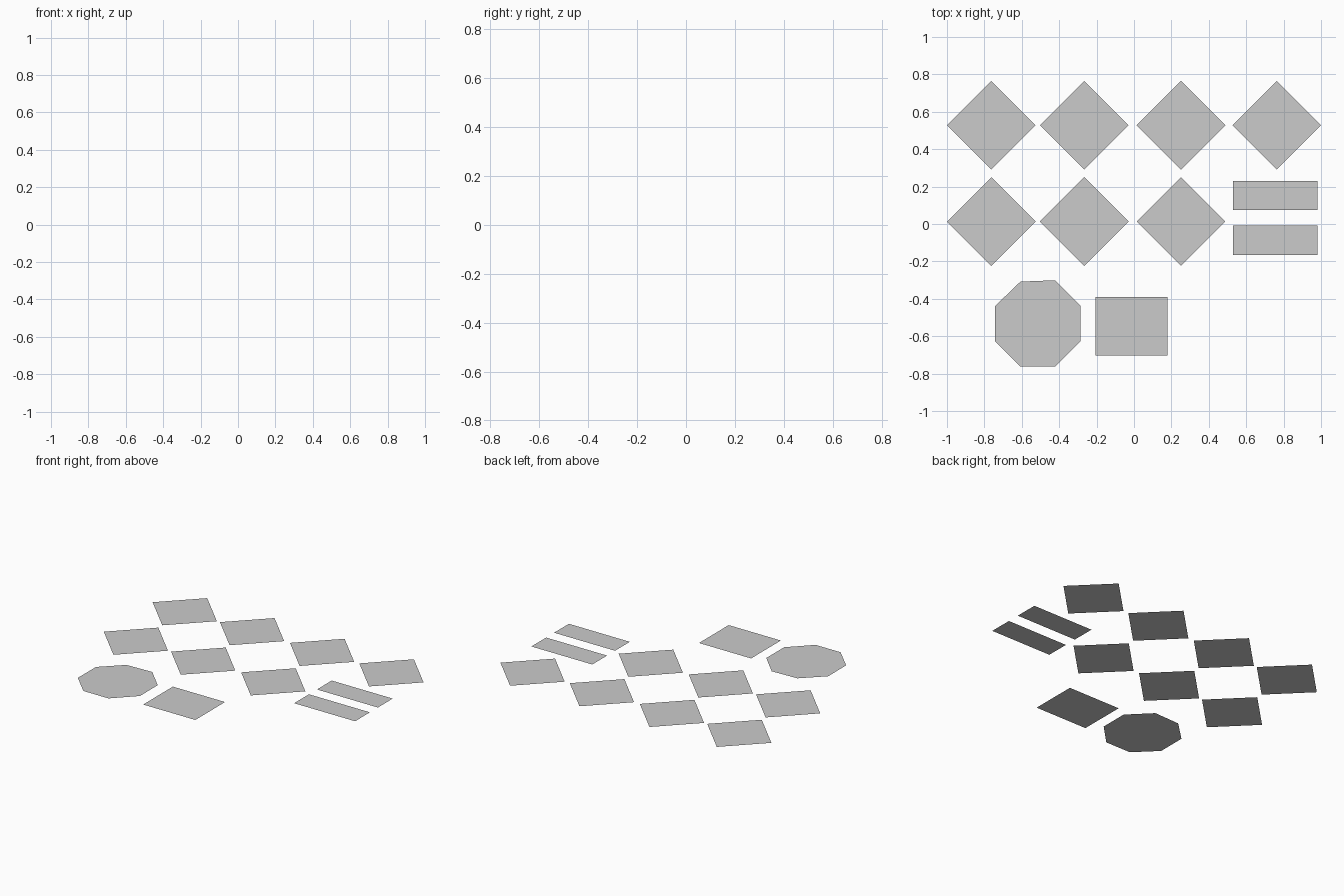
import bpy

if "Cube" in bpy.data.objects:
    bpy.data.objects.remove(bpy.data.objects["Cube"])


def plate(name, points, z=0.0):
    """Flat single-face plate facing up, points counter-clockwise."""
    mesh = bpy.data.meshes.new(name)
    mesh.from_pydata([(x, y, z) for x, y in points], [], [range(len(points))])
    obj = bpy.data.objects.new(name, mesh)
    bpy.context.collection.objects.link(obj)
    return obj


def diamond(name, x, y, r=0.237):
    return plate(name, [(x + r, y), (x, y + r), (x - r, y), (x, y - r)])


def rectangle(name, x0, x1, y0, y1):
    return plate(name, [(x0, y0), (x1, y0), (x1, y1), (x0, y1)])


# Two rows of diamond tiles: four at the back, three in the middle
columns = (-0.763, -0.266, 0.251, 0.763)
for i, x in enumerate(columns):
    diamond(f"back_tile_{i + 1}", x, 0.528)
for i, x in enumerate(columns[:3]):
    diamond(f"middle_tile_{i + 1}", x, 0.013)

# Two narrow strips at the right
for i, y in enumerate((0.153, -0.087)):
    rectangle(f"strip_{i + 1}", 0.53, 0.98, y - 0.078, y + 0.078)

# Wide rectangular panel at the front
rectangle("front_panel", -0.207, 0.178, -0.704, -0.391)

# Slightly irregular octagon, raised a touch above the rest
plate("octagon_panel", [
    (-0.607, -0.763), (-0.422, -0.763), (-0.286, -0.626), (-0.286, -0.438),
    (-0.422, -0.301), (-0.607, -0.308), (-0.742, -0.438), (-0.742, -0.629),
], z=0.006)
